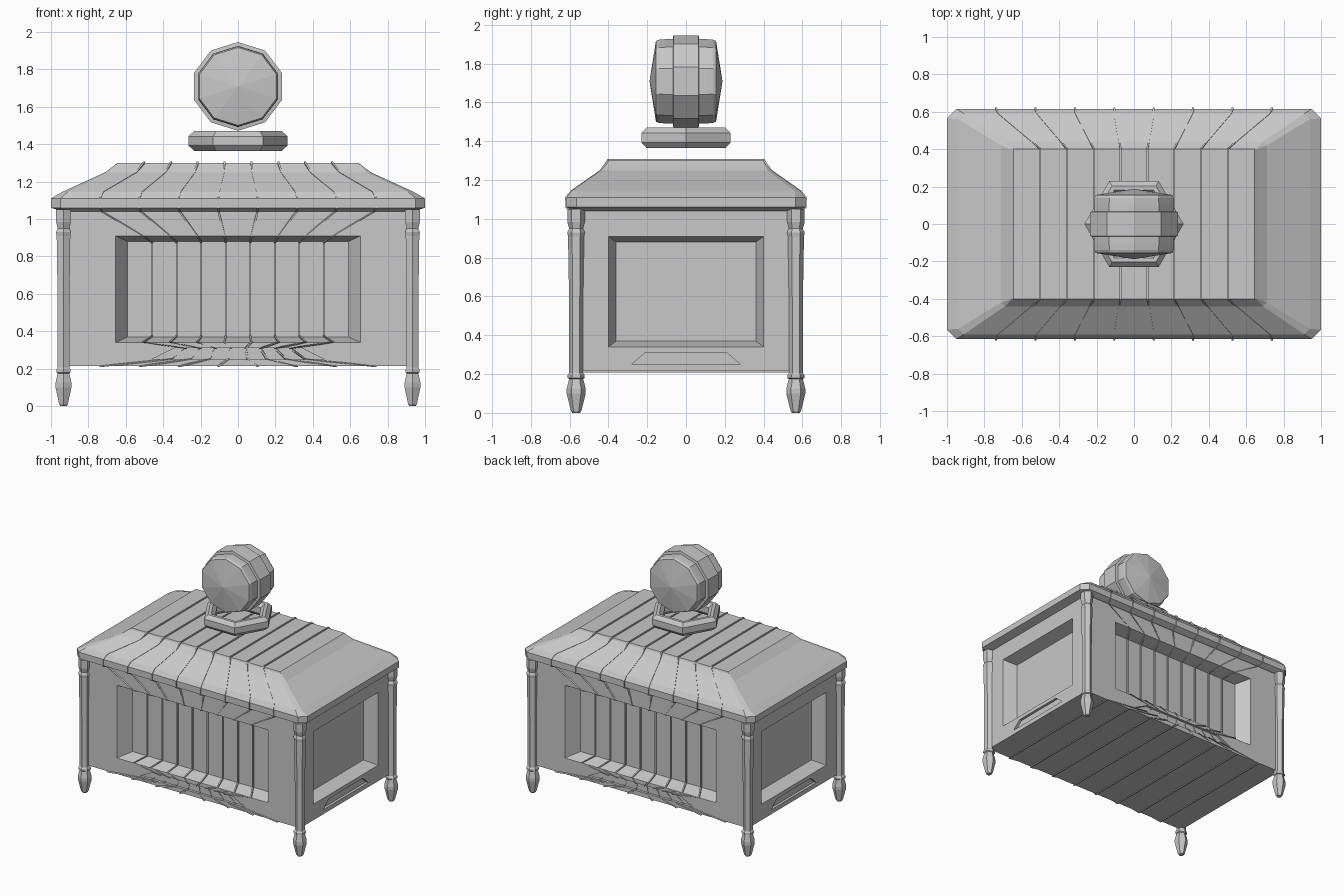
import bpy, bmesh, math
from mathutils import Vector

if "Cube" in bpy.data.objects:
    bpy.data.objects.remove(bpy.data.objects["Cube"])

grey = bpy.data.materials.new("plain grey")
grey.diffuse_color = (0.58, 0.58, 0.58, 1)
grey.use_nodes = True
grey.node_tree.nodes["Principled BSDF"].inputs["Base Color"].default_value = grey.diffuse_color


def finish(name, bm):
    bmesh.ops.recalc_face_normals(bm, faces=bm.faces)
    me = bpy.data.meshes.new(name)
    bm.to_mesh(me)
    bm.free()
    me.materials.append(grey)
    ob = bpy.data.objects.new(name, me)
    bpy.context.collection.objects.link(ob)
    return ob


def bridge(bm, rings, closed=False, caps=True):
    """Skin a list of equal-length vertex rings."""
    pairs = list(zip(rings, rings[1:]))
    if closed:
        pairs.append((rings[-1], rings[0]))
    for a, b in pairs:
        n = len(a)
        for i in range(n):
            j = (i + 1) % n
            bm.faces.new((a[i], a[j], b[j], b[i]))
    if caps and not closed:
        bm.faces.new(rings[0])
        bm.faces.new(rings[-1])


def lathe(name, profile, sides, phase=0.0, closed=False):
    """Faceted turning about z from (radius, height) points."""
    bm = bmesh.new()
    rings = []
    for r, z in profile:
        rings.append([bm.verts.new((r * math.cos(phase + math.tau * i / sides),
                                    r * math.sin(phase + math.tau * i / sides), z))
                      for i in range(sides)])
    bridge(bm, rings, closed)
    bmesh.ops.remove_doubles(bm, verts=bm.verts, dist=0.0005)
    return finish(name, bm)


# Chest body: four sides, each with a deep sloped panel recess and a low slot
HX, HY, Z0, Z1 = 0.935, 0.565, 0.215, 1.05
SLOT = 0.02
bm = bmesh.new()
for turn in range(4):
    front = turn % 2 == 0
    half, dist = (HX, HY) if front else (HY, HX)
    outer, inner = (0.655, 0.59) if front else (0.40, 0.36)
    top, bot = (0.34, 0.46) if front else (0.21, 0.28)
    a = turn * math.pi / 2

    def place(u, d, z):
        return Vector((u * math.cos(a) + d * math.sin(a),
                       u * math.sin(a) - d * math.cos(a), z))
    rings = []
    for w, lo, hi, d in ((half, Z0, Z1, dist), (outer, 0.34, 0.91, dist),
                         (inner, 0.37, 0.88, dist - 0.10)):
        rings.append([bm.verts.new(place(u, d, z))
                      for u, z in ((-w, lo), (w, lo), (w, hi), (-w, hi))])
    bridge(bm, rings, caps=False)
    bm.faces.new(rings[-1])

    # Trapezoid slot replaces the plain strip under the recess
    border = [rings[0][0], rings[0][1], rings[1][1], rings[1][0]]
    bm.faces.remove(bm.faces.get(border))
    slot = [[bm.verts.new(place(u, d, z)) for u, z in
             ((-bot, 0.25), (bot, 0.25), (top, 0.31), (-top, 0.31))]
            for d in (dist, dist - SLOT)]
    bridge(bm, [border] + slot, caps=False)
    bm.faces.new(slot[-1])
for z in (Z0, Z1):
    bm.faces.new([bm.verts.new((x, y, z)) for x, y in
                  ((-HX, -HY), (HX, -HY), (HX, HY), (-HX, HY))])
bmesh.ops.remove_doubles(bm, verts=bm.verts, dist=0.0005)
finish("chest_body", bm)

# Hipped lid with clipped corners: half width, half depth, height, corner cut
bm = bmesh.new()
rings = []
for w, d, z, c in ((0.93, 0.575, 1.04, 0.04), (1.0, 0.615, 1.06, 0.05),
                   (1.0, 0.615, 1.11, 0.05), (0.94, 0.59, 1.145, 0.03),
                   (0.71, 0.44, 1.25, 0.02), (0.66, 0.405, 1.288, 0.004),
                   (0.645, 0.40, 1.30, 0.004)):
    pts = ((-w + c, -d), (w - c, -d), (w, -d + c), (w, d - c),
           (w - c, d), (-w + c, d), (-w, d - c), (-w, -d + c))
    rings.append([bm.verts.new((x, y, z)) for x, y in pts])
bridge(bm, rings)
finish("lid", bm)

# Eight thin bands wrapping lid and body: (y, z, surface half width, height of band)
half_path = [(-0.40, 1.30, 0.645, 0.009), (-0.44, 1.25, 0.70, 0.003),
             (-0.59, 1.145, 0.93, 0.003), (-0.615, 1.11, 0.95, 0.008),
             (-0.615, 1.06, 0.95, 0.008), (-0.57, 1.04, 0.935, 0.006),
             (-0.565, 0.91, 0.655, 0.006), (-0.465, 0.88, 0.59, 0.012),
             (-0.465, 0.37, 0.59, 0.012), (-0.565, 0.34, 0.655, 0.008),
             (-0.565, 0.31, 0.36, 0.006), (-0.545, 0.31, 0.36, 0.006),
             (-0.545, 0.25, 0.46, 0.006), (-0.565, 0.25, 0.46, 0.006),
             (-0.565, 0.215, 0.945, 0.009)]
path = half_path + [(-p[0],) + p[1:] for p in reversed(half_path)]


def outward(i):
    """Average outward direction of the path at point i."""
    total = Vector((0, 0))
    for p, q in ((path[i - 1], path[i]), (path[i], path[(i + 1) % len(path)])):
        total += Vector((q[1] - p[1], p[0] - q[0])).normalized()
    return total.normalized()


for k in (-7, -5, -3, -1, 1, 3, 5, 7):
    bm = bmesh.new()
    rings = []
    for i, (y, z, w, rise) in enumerate(path):
        n, x = outward(i), k * w / 9
        rings.append([bm.verts.new((x + s * 0.005, y + n.x * o, z + n.y * o))
                      for s, o in ((-1, -0.003), (1, -0.003), (1, rise), (-1, rise))])
    bridge(bm, rings, closed=True)
    finish("band", bm)

# Turned six-sided corner legs
leg = ((0.02, 0.0), (0.027, 0.01), (0.049, 0.10), (0.049, 0.125), (0.036, 0.175),
       (0.044, 0.18), (0.044, 0.195), (0.036, 0.205), (0.036, 0.55), (0.042, 0.91),
       (0.046, 0.93), (0.036, 0.95), (0.046, 0.985), (0.046, 1.05))
for sx in (-1, 1):
    for sy in (-1, 1):
        ob = lathe("corner_leg", leg, 6, math.pi / 2)
        ob.location = (sx * 0.933, sy * 0.566, 0)

# Hexagonal ring floating above the lid
lathe("hexagonal_ring", ((0.235, 1.365), (0.265, 1.393), (0.265, 1.442), (0.235, 1.47),
                         (0.21, 1.47), (0.18, 1.442), (0.18, 1.393), (0.21, 1.365)),
      6, 0, closed=True)

# Ten-sided drum with stepped rim and pointed end caps, axis along y
side = ((0.208, 0.155), (0.215, 0.138), (0.217, 0.105), (0.217, 0.068), (0.237, 0.065))
profile = ([(0, -0.188)] + [(r, -h) for r, h in side]
           + [(r, h) for r, h in reversed(side)] + [(0, 0.188)])
bm = bmesh.new()
rings = []
for r, h in profile[1:-1]:
    rings.append([bm.verts.new((1.04 * r * math.sin(math.tau * i / 10), h,
                                1.709 + r * math.cos(math.tau * i / 10)))
                  for i in range(10)])
bridge(bm, rings, caps=False)
for ring, (r, h) in ((rings[0], profile[0]), (rings[-1], profile[-1])):
    tip = bm.verts.new((0, h, 1.709))
    for i in range(10):
        bm.faces.new((ring[i], ring[(i + 1) % 10], tip))
finish("drum", bm)
